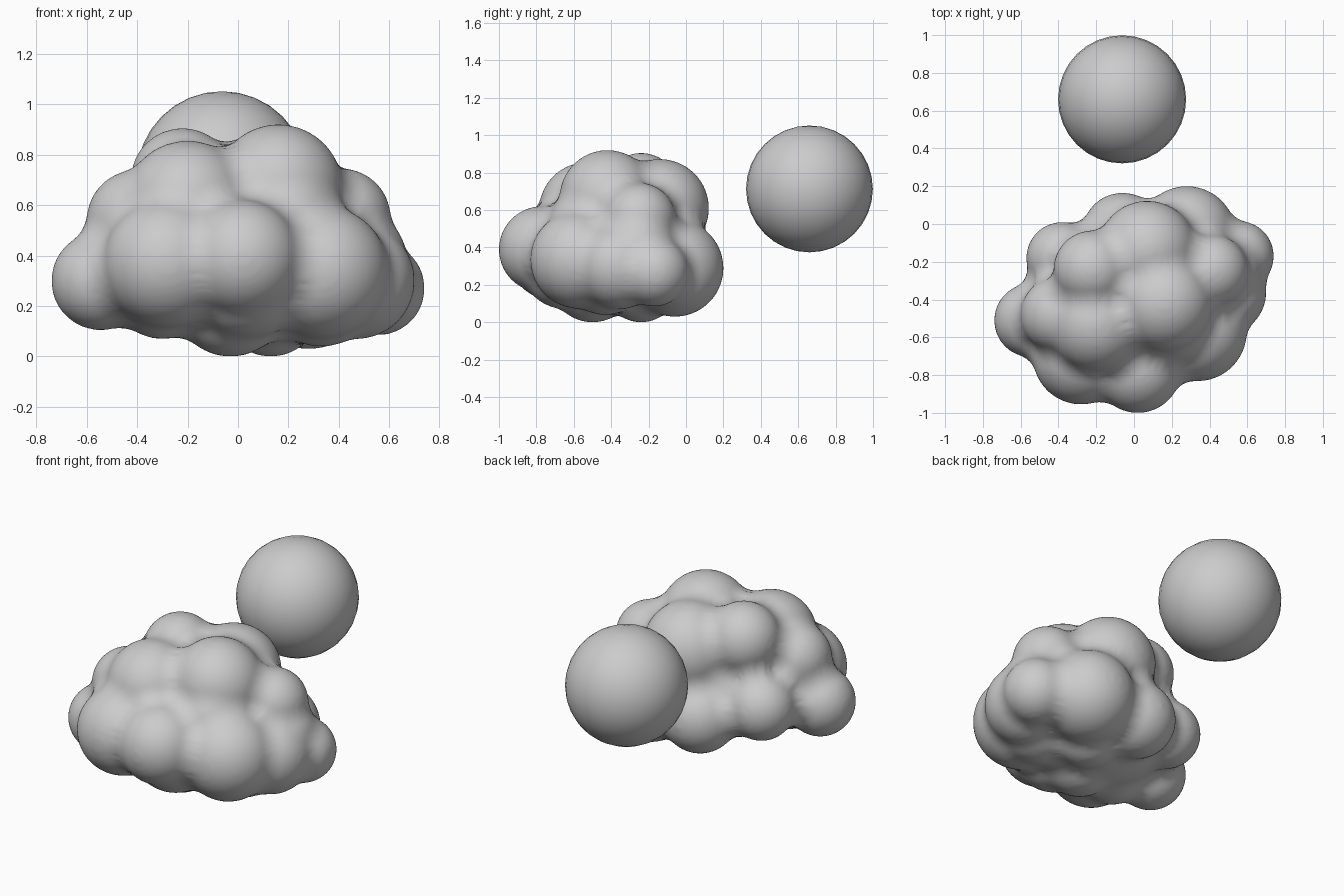
import bpy, bmesh
from mathutils import Matrix, Vector

if "Cube" in bpy.data.objects:
    bpy.data.objects.remove(bpy.data.objects["Cube"])

INFLATE = 0.06   # puffs are grown, fused, then shrunk back so creases fill softly

# Cloud puffs: x, y, z, radius
PUFFS = [
    # lower ring
    (0.555, -0.17, 0.27, 0.185), (0.28, -0.06, 0.29, 0.26), (-0.06, -0.05, 0.265, 0.215),
    (-0.38, -0.18, 0.35, 0.19), (-0.545, -0.51, 0.30, 0.195), (-0.28, -0.70, 0.37, 0.255),
    (0.02, -0.77, 0.39, 0.23), (0.335, -0.57, 0.335, 0.262), (0.47, -0.36, 0.30, 0.23),
    # upper puffs
    (-0.22, -0.24, 0.70, 0.205), (0.07, -0.14, 0.61, 0.262), (0.16, -0.42, 0.665, 0.255),
    (-0.20, -0.53, 0.60, 0.255), (0.41, -0.25, 0.55, 0.195), (-0.40, -0.48, 0.54, 0.20),
    # underside and inner fill
    (-0.03, -0.50, 0.23, 0.23), (0.13, -0.24, 0.20, 0.20), (-0.30, -0.55, 0.28, 0.21),
    (0.03, -0.64, 0.32, 0.25), (0.33, -0.43, 0.28, 0.24), (0.19, -0.50, 0.50, 0.24),
    (0.46, -0.26, 0.38, 0.21),
]


def make_object(name, bm):
    mesh = bpy.data.meshes.new(name)
    bm.to_mesh(mesh)
    bm.free()
    for p in mesh.polygons:
        p.use_smooth = True
    obj = bpy.data.objects.new(name, mesh)
    bpy.context.collection.objects.link(obj)
    return obj


# Cloud: overlapping puffs fused into one soft skin
bm = bmesh.new()
for x, y, z, r in PUFFS:
    bmesh.ops.create_icosphere(bm, subdivisions=4, radius=r + INFLATE,
                               matrix=Matrix.Translation((x, y, z)))
# solid core filling the gaps between puffs
bmesh.ops.create_icosphere(bm, subdivisions=4, radius=1.0,
                           matrix=Matrix.LocRotScale(Vector((0, -0.39, 0.38)), None,
                                                     Vector((0.57, 0.47, 0.40))))
cloud = make_object("cloud", bm)
remesh = cloud.modifiers.new("fuse", 'REMESH')
remesh.mode = 'VOXEL'
remesh.voxel_size = 0.016
remesh.use_smooth_shade = True
soften = cloud.modifiers.new("soften", 'SMOOTH')
soften.factor = 0.5
soften.iterations = 14
shrink = cloud.modifiers.new("shrink", 'DISPLACE')
shrink.mid_level = 0.0
shrink.strength = -INFLATE + 0.002
polish = cloud.modifiers.new("polish", 'SMOOTH')
polish.factor = 0.5
polish.iterations = 6

# Sun ball behind the cloud
bm = bmesh.new()
bmesh.ops.create_uvsphere(bm, u_segments=32, v_segments=16, radius=0.339,
                          matrix=Matrix.Translation((-0.063, 0.66, 0.713)))
make_object("sun", bm)
